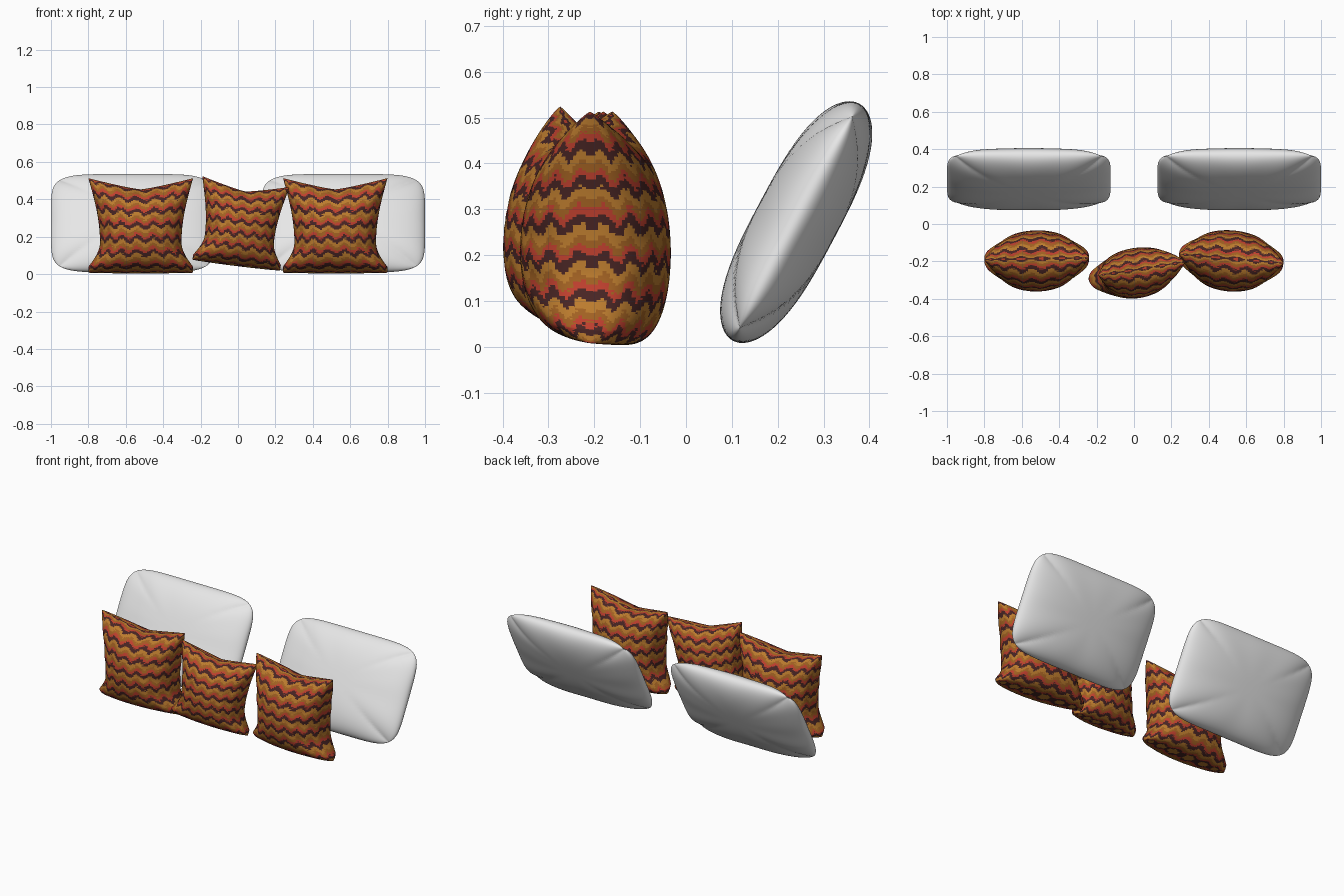
import bpy
import bmesh
import random
from math import sin, pi, atan2, radians, floor
from mathutils import Vector

random.seed(4)
if "Cube" in bpy.data.objects:
    bpy.data.objects.remove(bpy.data.objects["Cube"], do_unlink=True)


def material(name, rgb):
    mat = bpy.data.materials.new(name)
    mat.use_nodes = True
    mat.diffuse_color = (*rgb, 1)
    mat.node_tree.nodes["Principled BSDF"].inputs["Base Color"].default_value = (*rgb, 1)
    return mat


white = material("white_fabric", (0.8, 0.8, 0.8))
dark = material("dark_maroon", (0.065, 0.018, 0.017))
red = material("brick_red", (0.52, 0.05, 0.027))
brown = material("amber_brown", (0.36, 0.12, 0.016))
ochre = material("ochre", (0.5, 0.2, 0.027))


# Two fabric panels, sewn together along their border
def sewn_mesh(name, columns, rows, shape, mats, paint=None):
    bm = bmesh.new()
    bmesh.ops.create_grid(bm, x_segments=columns, y_segments=rows, size=1)
    if paint:
        for face in bm.faces:
            centre = face.calc_center_median()
            face.material_index = paint(centre.x, centre.y)
    front = bm.verts[:]
    copy = bmesh.ops.duplicate(bm, geom=bm.verts[:] + bm.edges[:] + bm.faces[:])
    back = [g for g in copy["geom"] if isinstance(g, bmesh.types.BMVert)]
    for verts, side in ((front, -1), (back, 1)):
        for v in verts:
            v.co = shape(v.co.x, v.co.y, side)
    bmesh.ops.remove_doubles(bm, verts=bm.verts[:], dist=0.0002)
    bmesh.ops.recalc_face_normals(bm, faces=bm.faces[:])
    for face in bm.faces:
        face.smooth = True
    mesh = bpy.data.meshes.new(name)
    bm.to_mesh(mesh)
    bm.free()
    for mat in mats:
        mesh.materials.append(mat)
    return mesh


def place(name, mesh, location, degrees, scale=(1, 1, 1)):
    obj = bpy.data.objects.new(name, mesh)
    bpy.context.collection.objects.link(obj)
    obj.location = location
    obj.rotation_euler = [radians(d) for d in degrees]
    obj.scale = scale


# Back cushion: rounded rectangle outline, lens section
def cushion_shape(a, b, side):
    u, v = sin(pi / 2 * a), sin(pi / 2 * b)
    norm = (abs(u) ** 6 + abs(v) ** 6) ** (1 / 6)
    k = max(abs(u), abs(v)) / norm if norm else 1
    puff = max(0, (1 - abs(u) ** 2.5) * (1 - abs(v) ** 2.9)) ** 0.5
    fold = 1 + 0.02 * sin(9 * atan2(v, u)) * (u * u + v * v)
    return Vector((0.4375 * u * k, side * 0.09 * puff * fold, 0.293 * v * k))


# Throw pillow: pinched low waist, sagging top edge, underside lifted at the front
def pillow_shape(a, b, side):
    u, s = sin(pi / 2 * a), (1 + sin(pi / 2 * b)) / 2
    pinch = max(0, min((s - 0.06) / 0.26, (1 - s) / 0.68))
    width = 0.28 - 0.062 * sin(pi / 2 * pinch)
    puff = (max(0, s) ** 0.3 * max(0, 1 - s) ** 0.45 / 0.6) * max(0, 1 - u * u) ** 0.4
    fold = 1 + 0.04 * sin(13 * atan2(2 * s - 1, u)) * u * u
    y = side * (0.15 if side > 0 else 0.175) * puff * fold
    z = 0.505 * s - 0.06 * (1 - abs(u) ** 1.2) * s ** 3 - 0.13 * y * (1 - s) ** 4
    return Vector((u * width, y, z + 0.008))


# Wavy woven stripes with frayed edges, wrapped over the top and underside
def stripe(a, b):
    s = (1 + sin(pi / 2 * b)) / 2
    phase = 6.2 * s + 1.1 * b ** 9 + 0.17 * sin(8 * pi * a) + random.uniform(-0.1, 0.03)
    part = phase - floor(phase)
    return 0 if part < 0.28 else 1 if part < 0.49 else 2 if part < 0.72 else 3


cushion = sewn_mesh("back_cushion", 64, 48, cushion_shape, [white])
for side, name in ((1, "left"), (-1, "right")):
    place(name + "_back_cushion", cushion, (side * 0.5625, 0.24, 0.272),
          (-28, 0, 0), (side, 1, 1))

pillow = sewn_mesh("throw_pillow", 72, 140, pillow_shape, [dark, red, brown, ochre], stripe)
place("right_throw_pillow", pillow, (-0.52, -0.185, 0), (0, 0, 1))
place("left_throw_pillow", pillow, (0.52, -0.185, 0), (0, 0, -5))
place("middle_throw_pillow", pillow, (-0.01, -0.262, 0.042), (-2, 7, 9), (0.85, 0.82, 0.89))
